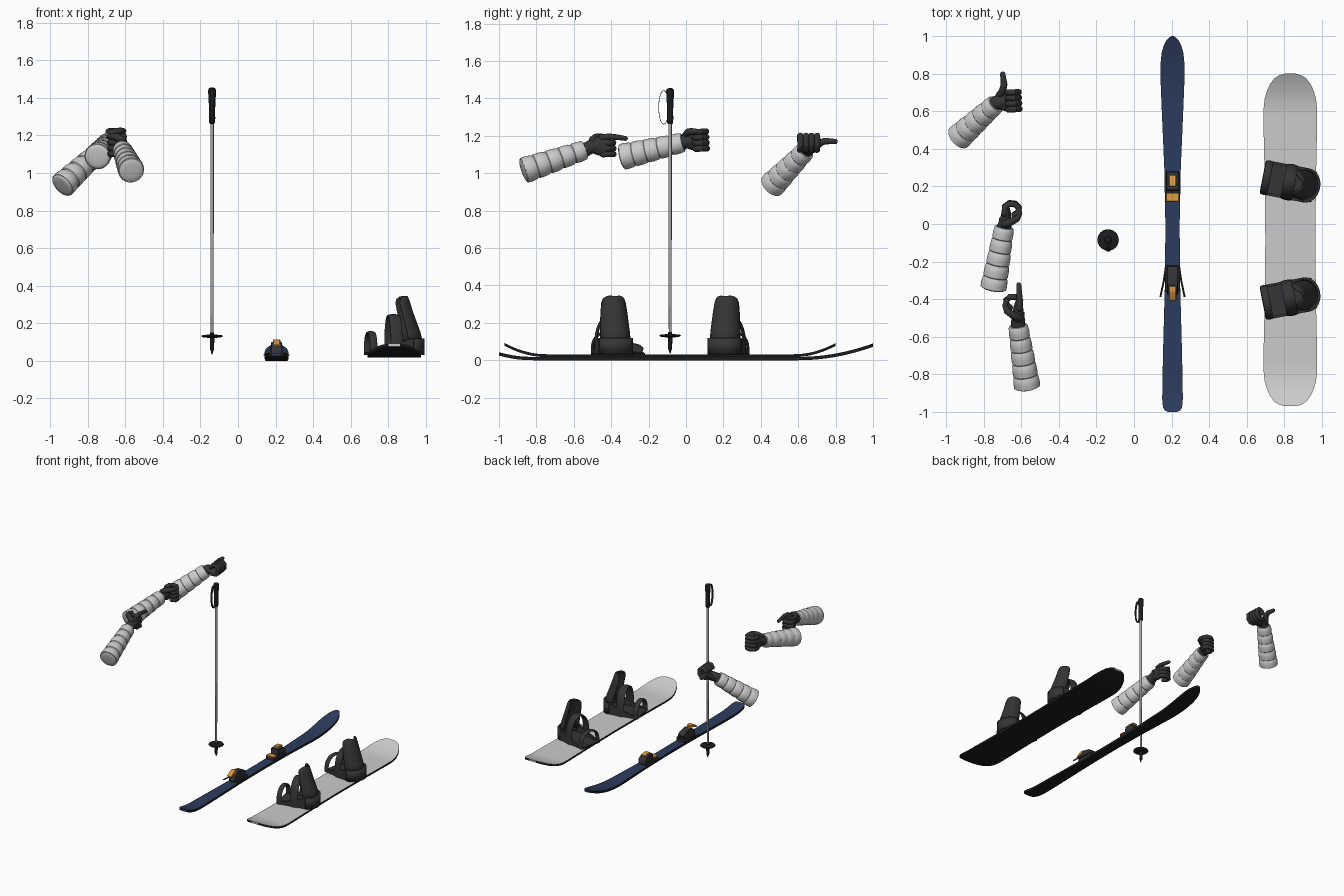
import bpy, bmesh, math
from mathutils import Vector, Matrix

if "Cube" in bpy.data.objects:
    bpy.data.objects.remove(bpy.data.objects["Cube"])

def material(name, col):
    m = bpy.data.materials.new(name)
    m.diffuse_color = (*col, 1)
    m.use_nodes = True
    m.node_tree.nodes["Principled BSDF"].inputs["Base Color"].default_value = m.diffuse_color
    return m

DARK = material("dark", (.035, .035, .037))
BLACK = material("black", (.012, .012, .013))
BLUE = material("blue", (.025, .045, .11))
ORANGE = material("orange", (.75, .33, .05))
LIGHT = material("light", (.55, .55, .55))
METAL = material("metal", (.4, .4, .42))
I = Matrix.Identity(4)

def finish(name, bm, mats, M=I, angle=40):
    bmesh.ops.transform(bm, matrix=M, verts=bm.verts)
    bmesh.ops.recalc_face_normals(bm, faces=bm.faces)
    me = bpy.data.meshes.new(name)
    bm.to_mesh(me)
    bm.free()
    ob = bpy.data.objects.new(name, me)
    bpy.context.collection.objects.link(ob)
    for m in mats:
        me.materials.append(m)
    bpy.context.view_layer.objects.active = ob
    ob.select_set(True)
    bpy.ops.object.shade_smooth_by_angle(angle=math.radians(angle))
    ob.select_set(False)
    return ob

def tube(name, pts, radii, mat, up=(0, 0, 1), n=14, M=I, rounded=False):
    """Sweep an ellipse (side radius, up radius) along points."""
    P = [Vector(p) for p in pts]
    if not isinstance(radii, list):
        radii = [radii] * len(P)
    R = [r if isinstance(r, tuple) else (r, r) for r in radii]
    T = [(P[min(i + 1, len(P) - 1)] - P[max(i - 1, 0)]).normalized() for i in range(len(P))]
    if rounded:
        for end, s in ((0, -1), (-1, 1)):
            p, r, t = P[end], R[end], T[end]
            for d, k in ((.5, .87), (.85, .52), (.98, .2)):
                item = (p + t * s * d * min(r), (r[0] * k, r[1] * k), t)
                for lst, v in zip((P, R, T), item):
                    lst.insert(0, v) if s < 0 else lst.append(v)
    bm, rings = bmesh.new(), []
    for p, r, t in zip(P, R, T):
        side = t.cross(Vector(up)).normalized()
        u = side.cross(t)
        rings.append([bm.verts.new(p + side * r[0] * math.cos(a) + u * r[1] * math.sin(a))
                      for a in (2 * math.pi * k / n for k in range(n))])
    for a, b in zip(rings, rings[1:]):
        for k in range(n):
            bm.faces.new((a[k], a[(k + 1) % n], b[(k + 1) % n], b[k]))
    bm.faces.new(rings[0])
    bm.faces.new(rings[-1])
    return finish(name, bm, [mat], M)

def prism(name, prof, x0, x1, mat, M=I, axis='x', bevel=.003):
    """Extrude a side profile (other two axes) from x0 to x1."""
    bm = bmesh.new()
    at = (lambda c, p: (c, p[0], p[1])) if axis == 'x' else (lambda c, p: (p[0], c, p[1]))
    a, b = [[bm.verts.new(at(c, p)) for p in prof] for c in (x0, x1)]
    bm.faces.new(a)
    bm.faces.new(b)
    for k in range(len(prof)):
        j = (k + 1) % len(prof)
        bm.faces.new((a[k], a[j], b[j], b[k]))
    if bevel:
        bmesh.ops.bevel(bm, geom=bm.edges[:], offset=bevel, segments=1, affect='EDGES')
    return finish(name, bm, [mat], M, 30)

def interp(table, y):
    for (a, va), (b, vb) in zip(table, table[1:]):
        if a <= y <= b:
            return va + (vb - va) * (y - a) / (b - a)

def board(name, cx, z0, thick, widths, rise, top):
    """Plank swept along y with a width table and turned-up ends."""
    y0, y1 = widths[0][0], widths[-1][0]
    ys = sorted({y for y, _ in widths} | {round(y0 + (y1 - y0) * i / 70, 4) for i in range(71)})
    bm, secs = bmesh.new(), []
    for y in ys:
        w, z = interp(widths, y), z0
        for start, end, h in rise:
            k = (y - start) / (end - start)
            z += h * k * k if k > 0 else 0
        secs.append([bm.verts.new((cx + s * w, y, z + t)) for s, t in ((-1, 0), (1, 0), (1, thick), (-1, thick))])
    for a, b in zip(secs, secs[1:]):
        for k in range(4):
            j = (k + 1) % 4
            bm.faces.new((a[k], a[j], b[j], b[k])).material_index = 0 if k == 2 else 1
    bm.faces.new(secs[0])
    bm.faces.new(secs[-1])
    return finish(name, bm, [top, BLACK], angle=35)

# Ski
board("ski", .205, 0, .018,
      [(-1, .025), (-.992, .042), (-.975, .051), (-.93, .055), (-.7, .051), (-.3, .04), (0, .038), (.3, .044),
       (.6, .057), (.75, .063), (.85, .064), (.91, .058), (.95, .047), (.98, .031), (.993, .018), (1, .006)],
      [(.6, 1, .072), (-.82, -1, .025)], BLUE)

# Ski bindings
S = Matrix.Translation((.205, 0, 0))
box = lambda y0, y1, z0, z1: [(y0, z0), (y1, z0), (y1, z1), (y0, z1)]
prism("toe_plate", box(.12, .275, .016, .04), -.036, .036, DARK, S)
prism("toe_pad", box(.12, .165, .038, .05), -.036, .036, ORANGE, S)
prism("toe_body", [(.175, .03), (.28, .03), (.275, .06), (.245, .085), (.18, .085)], -.033, .033, DARK, S)
prism("toe_lever", [(.2, .08), (.25, .075), (.262, .09), (.25, .097), (.2, .1)], -.02, .02, ORANGE, S)
prism("heel_plate", box(-.36, -.22, .016, .04), -.037, .037, DARK, S)
prism("heel_body", [(-.375, .03), (-.24, .03), (-.225, .065), (-.25, .085), (-.32, .1), (-.37, .07)], -.029, .029, DARK, S)
prism("heel_lever", [(-.33, .095), (-.33, .112), (-.36, .115), (-.41, .085), (-.405, .075), (-.36, .09)], -.02, .02, ORANGE, S)
for s in (-1, 1):
    tube("brake_arm", [(s * .036, -.23, .04), (s * .046, -.3, .038), (s * .064, -.385, .032)], .005, DARK, M=S, n=8, rounded=True)

# Snowboard
half = [(0, .133), (.35, .137), (.62, .143), (.7, .142), (.75, .137), (.79, .126), (.83, .108),
        (.86, .085), (.876, .06), (.885, .03)]
CY = -.085
widths = [(CY - y, w) for y, w in reversed(half[1:])] + [(CY + y, w) for y, w in half]
board("snowboard", .832, .017, .015, widths, [(CY + .66, CY + .885, .06), (CY - .66, CY - .885, .06)], LIGHT)

# Snowboard bindings
def arch(w, h, x, n=16):
    return [(x, w * math.cos(a) * (1 + .12 * math.sin(a)), h * max(0, math.sin(a)) ** .75)
            for a in (math.pi * i / n for i in range(n + 1))]

def snow_binding(y, ang):
    M = Matrix.Translation((.832, y, .032)) @ Matrix.Rotation(math.radians(ang), 4, 'Z')
    prism("base_plate", [(-.15, 0), (.13, 0), (.13, .02), (-.15, .014)], -.082, .082, DARK, M, 'y')
    for s in (-1, 1):
        prism("side_rail", [(-.13, 0), (.09, 0), (.09, .088), (.06, .085), (-.02, .045), (-.13, .022)],
              s * .078, s * .092, DARK, M, 'y')
    def shell(name, levels, thick):
        bm, rows = bmesh.new(), []
        for z, cx, d, w in levels:
            rows.append([bm.verts.new((cx + d * math.cos(a), w * math.sin(a), z))
                         for a in (math.radians(-90 + 180 * i / 16) for i in range(17))])
        for a, b in zip(rows, rows[1:]):
            for i in range(16):
                bm.faces.new((a[i], a[i + 1], b[i + 1], b[i]))
        ob = finish(name, bm, [DARK], M)
        mod = ob.modifiers.new("thickness", 'SOLIDIFY')
        mod.thickness, mod.offset = thick, 0
    shell("heel_cup", [(0, .088, .066, .085), (.088, .088, .066, .085)], .014)
    shell("highback", [(.05, .068, .085, .078), (.12, .055, .08, .076), (.22, .03, .068, .068), (.275, .018, .062, .061),
                       (.295, .022, .052, .054), (.305, .034, .035, .042), (.309, .046, .02, .025)], .01)
    tube("ankle_strap", arch(.09, .21, -.005), (.007, .032), DARK, up=(1, 0, 0), M=M)
    tube("toe_strap", arch(.086, .12, -.128), (.007, .02), DARK, up=(1, 0, 0), M=M)

snow_binding(.222, -11)
snow_binding(-.392, 11)

# Ski pole
PM = Matrix.Translation((-.138, -.085, 0))
def pole_part(name, prof, mat, n=20):
    tube(name, [(0, 0, z) for z, _ in prof], [r for _, r in prof], mat, up=(0, 1, 0), n=n, M=PM)
pole_part("pole_tip", [(.035, .002), (.055, .008), (.06, .011), (.12, .012), (.15, .01)], BLACK)
pole_part("pole_shaft", [(.1, .007), (.7, .009), (1.3, .009)], METAL)
pole_part("pole_basket", [(.122, .02), (.126, .05), (.131, .057), (.136, .055), (.14, .02)], BLACK, 32)
pole_part("pole_grip", [(1.262, .011), (1.27, .016), (1.29, .017), (1.34, .0165), (1.38, .018), (1.41, .02),
                        (1.44, .021), (1.45, .018), (1.455, .008)], BLACK)
tube("pole_strap", [(0, -.034 + .027 * math.cos(a), 1.352 + .09 * math.sin(a))
                    for a in (math.pi * i / 14 for i in range(29))], (.0015, .009), BLACK, up=(1, 0, 0), n=8, M=PM)

# Gloved forearms
FINGER = [(-.008, .065), (-.01, .1), (.012, .12), (.045, .119), (.066, .1), (.062, .075), (.045, .062)]
THUMBS = {
    "grip": [(.0, .01, .03), (.03, .025, .046), (.06, .045, .05), (.072, .075, .048), (.062, .1, .046)],
    "out": [(.0, .015, .03), (.025, .035, .055), (.04, .046, .09), (.038, .042, .145)],
}

def forearm(elbow, wrist, hand, f, t, mirror, thumb, point):
    E, W, H = Vector(elbow), Vector(wrist), Vector(hand)
    # padded sleeve in five puffs
    pts, rad = [E, E.lerp(W, .006), E.lerp(W, .02)], [.035, .052, .064]
    for i in range(5):
        for k, b in ((.04, 0), (.1, .004), (.5, .006), (.9, .004), (.98, 0)):
            u = (i + k) / 5
            pts.append(E.lerp(W, max(u, .03)))
            rad.append(.066 - .019 * u + b)
    pts.append(W)
    rad.append(.035)
    tube("sleeve", pts, rad, LIGHT, n=28)
    f, t = Vector(f).normalized(), Vector(t)
    x = f.cross(t).normalized()
    t = x.cross(f)
    if mirror:
        x = -x
    M = Matrix((x, f, t)).transposed().to_4x4()
    M.translation = H
    tube("glove_cuff", [W + (E - W).normalized() * .03, W, H + f * .012, H + f * .04], [.04, .039, .035, .034], DARK, up=t, n=18)
    tube("palm", [(0, 0, 0), (0, .035, 0), (0, .07, 0), (-.002, .095, 0)],
         [(.032, .036), (.03, .05), (.025, .057), (.018, .056)], DARK, M=M, n=18, rounded=True)
    for i in range(4):
        z = .045 - .03 * i
        if point and i == 0:
            tube("index_finger", [(-.006, .06, z), (-.006, .1, z + .004), (-.004, .14, z), (0, .185, z - .008)],
                 [.018, .017, .015, .013], DARK, M=M, rounded=True)
        else:
            tube("finger", [(a, b, z) for a, b in FINGER], .0165, DARK, M=M, rounded=True)
    tube("thumb", THUMBS[thumb], [.022, .02, .018, .014] + [.014] * (len(THUMBS[thumb]) - 4), DARK,
         up=(1, 0, 0) if thumb == "out" else (0, 0, 1), M=M, rounded=True)

forearm((-.94, .455, .93), (-.735, .64, 1.12), (-.73, .65, 1.13), (1, .06, .05), (0, 1, 0), False, "out", False)
forearm((-.75, -.35, 1.085), (-.69, -.015, 1.165), (-.687, -.008, 1.172), (.1, 1, .05), (0, 0, 1), False, "grip", False)
forearm((-.567, -.875, 1.012), (-.617, -.54, 1.125), (-.617, -.508, 1.145), (.02, 1, .02), (0, 0, 1), True, "grip", True)
